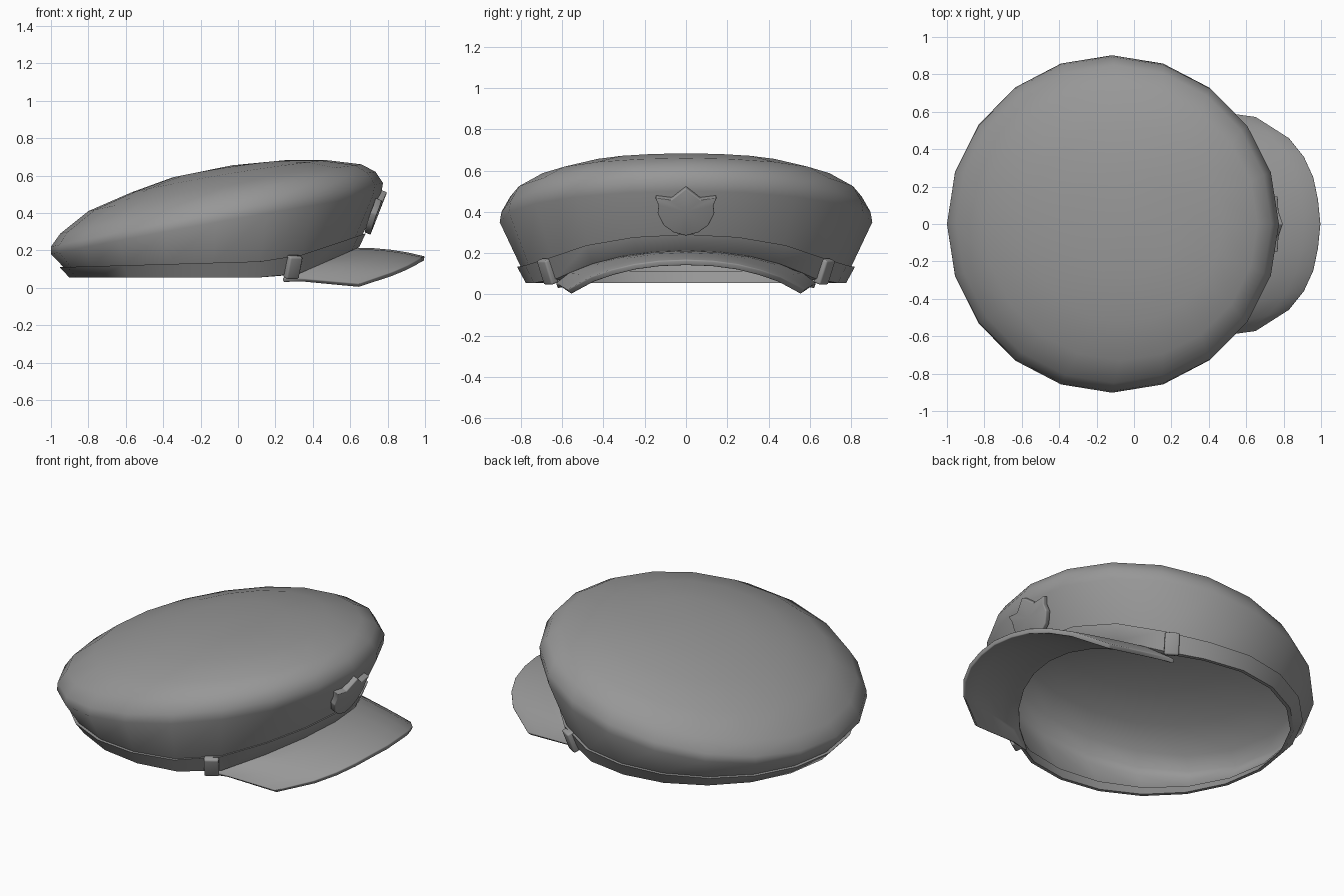
import bpy, bmesh, math
from mathutils import Vector, Matrix

if "Cube" in bpy.data.objects:
    bpy.data.objects.remove(bpy.data.objects["Cube"])

SEG = 20
GREY = bpy.data.materials.new("dark_grey")
GREY.diffuse_color = (0.31, 0.31, 0.31, 1)
GREY.use_nodes = True
GREY.node_tree.nodes["Principled BSDF"].inputs["Base Color"].default_value = GREY.diffuse_color


def make(name, verts, faces, up=None):
    me = bpy.data.meshes.new(name)
    bm = bmesh.new()
    vs = [bm.verts.new(v) for v in verts]
    for f in faces:
        bm.faces.new([vs[i] for i in f])
    bm.normal_update()
    if up is None:
        bmesh.ops.recalc_face_normals(bm, faces=bm.faces)
    else:
        for f in bm.faces:
            if f.normal.dot(Vector(up)) < 0:
                f.normal_flip()
    bm.to_mesh(me)
    bm.free()
    me.materials.append(GREY)
    ob = bpy.data.objects.new(name, me)
    bpy.context.collection.objects.link(ob)
    return ob


def round_edges(ob, width):
    mod = ob.modifiers.new("rounding", 'BEVEL')
    mod.width, mod.segments, mod.limit_method = width, 3, 'ANGLE'


def band_low(x):
    return 0.055 + 0.16 * max(0, (x - 0.28) / 0.365)


def band_high(x):
    if x < 0.25:
        return 0.11 + 0.035 * (x + 0.95) / 1.2
    return 0.145 + 0.145 * (x - 0.25) / 0.43


def ring(cx, r, zfunc):
    pts = []
    for i in range(SEG):
        a = 2 * math.pi * i / SEG
        x = cx + r * math.cos(a)
        pts.append((x, r * math.sin(a), zfunc(x)))
    return pts


def tilted_ring(xb, zb, xf, zf, w, zm):
    pts = []
    for i in range(SEG):
        c, s = math.cos(2 * math.pi * i / SEG), math.sin(2 * math.pi * i / SEG)
        z = zm + (zf - zb) / 2 * c + ((zf + zb) / 2 - zm) * c * c
        pts.append(((xb + xf) / 2 + (xf - xb) / 2 * c, w * s, z))
    return pts


def bridge(rows, closed=False):
    n, faces = len(rows), []
    for j in range(n if closed else n - 1):
        for i in range(SEG):
            k, a, b = (i + 1) % SEG, j * SEG, ((j + 1) % n) * SEG
            faces.append((a + i, a + k, b + k, b + i))
    return [p for r in rows for p in r], faces


# Crown: flaring wall, rounded rim and domed, tilted top
rows = [ring(-0.127, 0.76, band_low), ring(-0.133, 0.80, band_high)]
rows += [tilted_ring(*t) for t in (
    (-1.0, 0.18, 0.765, 0.50, 0.902, 0.35),
    (-1.0, 0.22, 0.775, 0.56, 0.893, 0.40),
    (-0.95, 0.29, 0.735, 0.62, 0.85, 0.475),
    (-0.80, 0.41, 0.66, 0.66, 0.73, 0.55),
    (-0.57, 0.51, 0.47, 0.683, 0.53, 0.61),
    (-0.35, 0.59, 0.25, 0.682, 0.28, 0.645))]
verts, faces = bridge(rows)
verts.append((-0.03, 0, 0.655))
last = (len(rows) - 1) * SEG
faces += [(last + i, last + (i + 1) % SEG, len(verts) - 1) for i in range(SEG)]
make("crown", verts, faces)

# Band around the base
make("head_band", *bridge([
    ring(-0.127, 0.755, band_low), ring(-0.127, 0.775, band_low),
    ring(-0.135, 0.818, band_high), ring(-0.133, 0.79, band_high)], closed=True))

# Visor: arched sheet tucked under the band, out to a rounded edge
outer = [(0.998, 0, 0.168), (0.985, 0.13, 0.163), (0.96, 0.25, 0.147),
         (0.91, 0.36, 0.12), (0.83, 0.46, 0.085), (0.65, 0.575, 0.022)]
outer = [(x, -y, z) for x, y, z in outer[:0:-1]] + outer
cols, n_rows = len(outer), 6
verts = []
for j in range(n_rows):
    # the first row is the tuck inside the band
    t, r = (0, 0.725) if j == 0 else ((j - 1) / (n_rows - 2), 0.768)
    for i, o in enumerate(outer):
        a = math.radians(-60 + 12 * i)
        z = band_low(-0.127 + 0.768 * math.cos(a))
        p = Vector((-0.127 + r * math.cos(a), min(0.63, max(-0.63, r * math.sin(a))), z))
        p = p.lerp(Vector(o), t)
        p.z += 0.05 * t * (1 - t) * math.cos(a * 1.5)
        verts.append(p)
faces = [(j * cols + i, j * cols + i + 1, (j + 1) * cols + i + 1, (j + 1) * cols + i)
         for j in range(n_rows - 1) for i in range(cols - 1)]
visor = make("visor", verts, faces, up=(0, 0, 1))
mod = visor.modifiers.new("thickness", 'SOLIDIFY')
mod.thickness, mod.offset = 0.028, -1
round_edges(visor, 0.008)

# Badge: shield with a spiked top, following the crown front
half = [(0, 0.513), (0.072, 0.457), (0.15, 0.468), (0.133, 0.43), (0.138, 0.39),
        (0.108, 0.333), (0.06, 0.299), (0, 0.283)]
outline = half + [(-y, z) for y, z in half[-2:0:-1]]
verts = [(0.708 + 0.39 * (z - 0.283) - 0.5 * y * y, y, z)
         for y, z in outline + [(0, 0.40)]]
n = len(outline)
badge = make("badge", verts, [(i, (i + 1) % n, n) for i in range(n)], up=(1, 0, 0))
mod = badge.modifiers.new("thickness", 'SOLIDIFY')
mod.thickness, mod.offset = 0.035, -1
round_edges(badge, 0.006)

# Strap loops where the visor meets the band
for side, label in ((1, "left"), (-1, "right")):
    a = math.radians(58) * side
    mat = (Matrix.Translation((-0.125 + 0.79 * math.cos(a), 0.79 * math.sin(a), 0.111))
           @ Matrix.Rotation(a, 4, 'Z') @ Matrix.Rotation(math.radians(20), 4, 'Y')
           @ Matrix.Diagonal((0.042, 0.08, 0.125, 1)))
    box = [mat @ Vector((x, y, z)) for x in (-.5, .5) for y in (-.5, .5) for z in (-.5, .5)]
    loop = make("strap_loop_" + label, box, [
        (0, 1, 3, 2), (4, 6, 7, 5), (0, 4, 5, 1), (2, 3, 7, 6), (0, 2, 6, 4), (1, 5, 7, 3)])
    round_edges(loop, 0.01)

# Apply modifiers and smooth, keeping hard edges
for ob in bpy.context.collection.objects:
    ob.select_set(True)
    bpy.context.view_layer.objects.active = ob
bpy.ops.object.convert(target='MESH')
bpy.ops.object.shade_smooth_by_angle(angle=math.radians(50))
